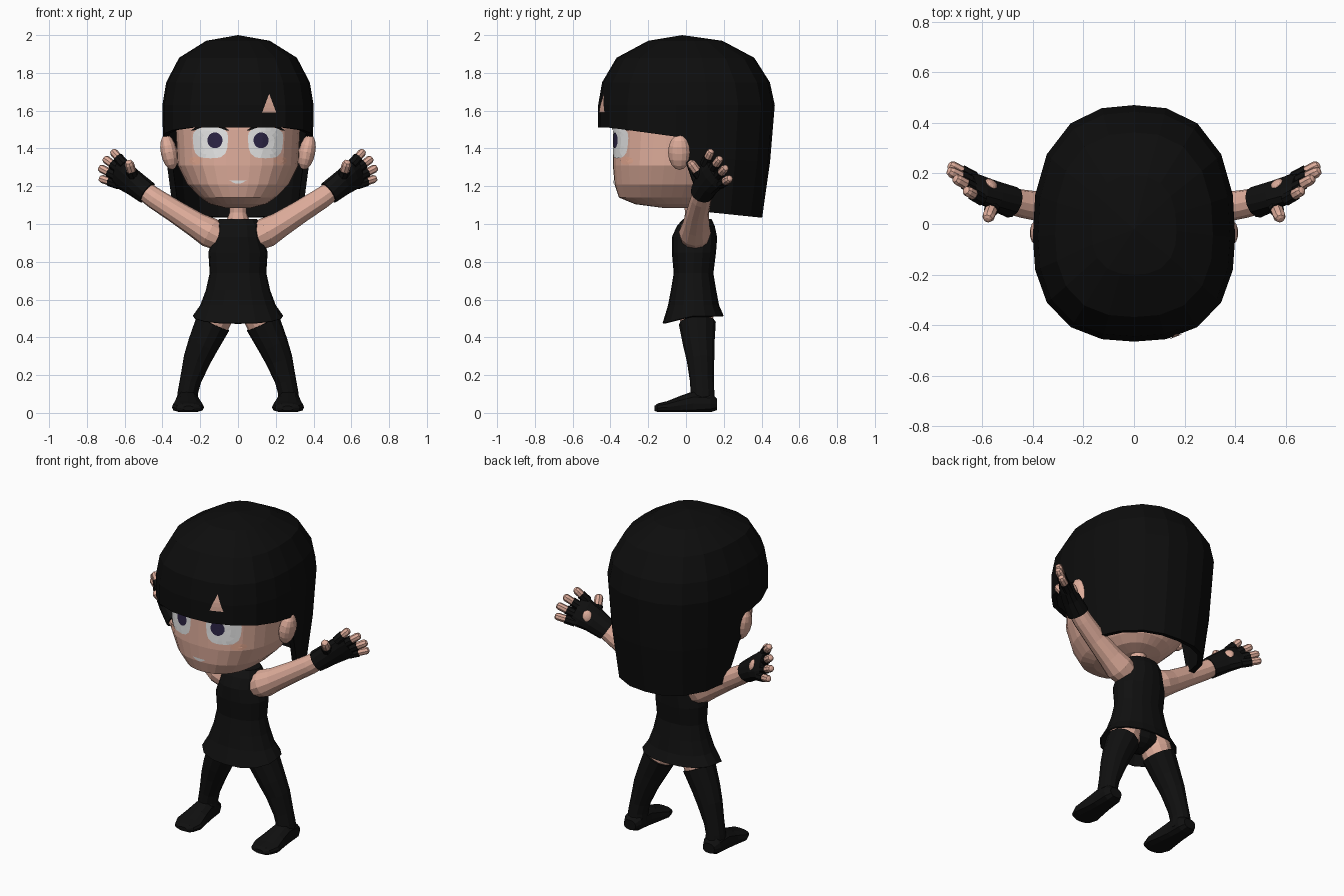
import bpy, bmesh, math
from mathutils import Vector, Matrix
from mathutils.bvhtree import BVHTree

if "Cube" in bpy.data.objects:
    bpy.data.objects.remove(bpy.data.objects["Cube"])

X, Y, Z = Vector((1, 0, 0)), Vector((0, 1, 0)), Vector((0, 0, 1))
parts = []


def material(name, r, g, b):
    m = bpy.data.materials.new(name)
    m.use_nodes = True
    m.diffuse_color = (r, g, b, 1)
    m.node_tree.nodes["Principled BSDF"].inputs["Base Color"].default_value = (r, g, b, 1)
    return m


skin = material("skin", .74, .42, .33)
black = material("black cloth", .005, .005, .005)
hair_black = material("black hair", .004, .004, .004)
white = material("eye white", .8, .8, .8)
iris_col = material("dark iris", .025, .018, .06)
blush_col = material("blush", .82, .42, .3)


def finish(name, bm, mat, thick=0):
    bmesh.ops.recalc_face_normals(bm, faces=bm.faces)
    me = bpy.data.meshes.new(name)
    bm.to_mesh(me)
    bm.free()
    me.materials.append(mat)
    ob = bpy.data.objects.new(name, me)
    bpy.context.collection.objects.link(ob)
    if thick:
        mod = ob.modifiers.new("thickness", "SOLIDIFY")
        mod.thickness, mod.offset = thick, -1
    parts.append(ob)
    return ob


def sup(a, n):
    """Point of a unit superellipse at angle a."""
    c, s = math.cos(a), math.sin(a)
    k = (abs(c) ** n + abs(s) ** n) ** (-1 / n)
    return c * k, s * k


def skin_rings(bm, rings, closed=True):
    for r0, r1 in zip(rings, rings[1:]):
        n = len(r0)
        for i in range(n if closed else n - 1):
            bm.faces.new((r0[i], r0[(i + 1) % n], r1[(i + 1) % n], r1[i]))


def loft(name, sections, mat, seg=12, ref=X, axis=None, power=2, caps=(True, True), side=1,
         thick=0, tweak=None):
    """Skin a row of (centre, half width, half depth) sections."""
    pts = [Vector((p[0] * side, p[1], p[2])) for p, *_ in sections]
    bm = bmesh.new()
    rings = []
    for i, (_, ru, rv) in enumerate(sections):
        t = axis or (pts[min(i + 1, len(pts) - 1)] - pts[max(i - 1, 0)]).normalized()
        u = (ref - t * ref.dot(t)).normalized()
        v = t.cross(u)
        ring = []
        for k in range(seg):
            c, s = sup(2 * math.pi * k / seg, power)
            p = pts[i] + u * c * ru + v * s * rv
            ring.append(bm.verts.new(tweak(p) if tweak else p))
        rings.append(ring)
    skin_rings(bm, rings)
    for use, ring in zip(caps, (rings[0], rings[-1])):
        if use:
            bm.faces.new(ring)
    return finish(name, bm, mat, thick)


def ball(name, pos, radii, mat, rot=Matrix.Identity(4)):
    bm = bmesh.new()
    bmesh.ops.create_uvsphere(bm, u_segments=14, v_segments=8, radius=1)
    bm.transform(Matrix.Translation(pos) @ rot @ Matrix.Diagonal((*radii, 1)))
    return finish(name, bm, mat)


def patch(name, f, target, mat, lift, nu=20, nv=4):
    """Thin painted detail: f(u, v) gives x, z, projected on the target from the front."""
    bm = bmesh.new()
    bm_t = bmesh.new()
    bm_t.from_mesh(target.data)
    tree = BVHTree.FromBMesh(bm_t)
    bm_t.free()
    rings = []
    for j in range(nv + 1):
        row = []
        for i in range(nu + 1):
            x, z = f(i / nu, j / nv)
            hit = tree.ray_cast(Vector((x, -2, z)), Y)[0]
            row.append(bm.verts.new((x, (hit.y if hit else -.38) - lift, z)))
        rings.append(row)
    skin_rings(bm, rings, closed=False)
    bmesh.ops.remove_doubles(bm, verts=bm.verts, dist=1e-5)
    ob = finish(name, bm, mat)
    if ob.data.polygons[0].normal.y > 0:
        ob.data.flip_normals()
    return ob


def disc(cx, cz, rx, rz, n=2, taper=0):
    def f(u, v):
        c, s = sup(2 * math.pi * u, n)
        return cx + c * rx * v * (1 + taper * s), cz + s * rz * v
    return f


# Head: rows of height, half width, front y, back y
head_rows = [(1.085, .07, -.12, .08), (1.105, .15, -.27, .15), (1.14, .2, -.355, .2),
             (1.21, .27, -.378, .25), (1.31, .32, -.387, .29), (1.5, .33, -.385, .33),
             (1.65, .32, -.37, .33), (1.8, .22, -.25, .25)]
head = loft("head", [((0, (f + b) / 2, z), w, (b - f) / 2) for z, w, f, b in head_rows],
            skin, seg=32, axis=Z, power=2.4)
loft("neck", [((0, .045, .98), .09, .07), ((0, .045, 1.02), .06, .055), ((0, .04, 1.06), .045, .045),
              ((0, .03, 1.15), .045, .045)], skin, axis=Z)

# Face details
for s, side in ((1, "left"), (-1, "right")):
    patch(side + "_eye_white", disc(.146 * s, 1.43, .092, .082, 3.5, .08), head, white, .004)
    patch(side + "_iris", disc(.122 * s, 1.443, .04, .042), head, iris_col, .007)
    patch(side + "_lash", lambda u, v: (s * (.045 + .205 * u),
          1.495 + .045 * math.sin(math.pi * u) - .022 * (1 - v) * math.sin(math.pi * u) ** .5),
          head, hair_black, .009, 14, 1)
    patch(side + "_blush", disc(.225 * s, 1.335, .035, .022), head, blush_col, .004, 12, 2)
    ball(side + "_ear", (.365 * s, -.035, 1.38), (.045, .06, .095), skin,
         Matrix.Rotation(.2 * s, 4, "Y"))
patch("mouth", lambda u, v: (-.045 + .09 * u, 1.222 + .01 * (2 * u - 1) ** 2
      + .018 * (v - .5) * math.sin(math.pi * u)), head, white, .004, 8, 1)


# Hair: a dome whose lower edge is a fringe in front and a long sheet behind
def hair_point(a, z, s):
    c, d = sup(a, 2.5)
    return Vector((.4 * c * s, -.05 * min(1, s + .1) + d * s * (.52 if d > 0 else .415), z))


def hair_edge(a):
    y = hair_point(a, 0, 1).y
    if y > .06:
        return 1.07 - .09 * (y - .06)
    return 1.455 + .055 * min(1, max(0, -y / .4))


bm = bmesh.new()
angles = [2 * math.pi * k / 20 for k in range(20)]
rows = []
for z, s in ((1.97, .42), (1.88, .78), (1.75, .95), (1.63, 1)):
    rows.append([bm.verts.new(hair_point(a, z, s)) for a in angles])
for t in (.5, 1):
    ring = []
    for a in angles:
        z = 1.63 + (hair_edge(a) - 1.63) * t
        ring.append(bm.verts.new(hair_point(a, z, 1 - .13 * max(0, (1.5 - z) / .46))))
    rows.append(ring)
skin_rings(bm, rows)
crown = bm.verts.new((0, -.02, 2))
for p, q in zip(rows[0], rows[0][1:] + rows[0][:1]):
    bm.faces.new((crown, p, q))
hair = finish("hair", bm, hair_black, .03)
patch("fringe_gap", lambda u, v: (.165 + (u - .5) * .075 * v, 1.69 - .1 * v), hair, skin, .005, 4, 4)


# Dress with a flared hem that dips in front
def hem_dip(p):
    if p.z < .53 and p.y < .03:
        p.z -= .038 * min(1, (.03 - p.y) / .15)
    return p


dress_rows = [(.513, .038, .24, .162), (.57, .04, .2, .135), (.65, .04, .17, .12), (.74, .04, .15, .105),
              (.85, .042, .157, .117), (.93, .045, .13, .12), (.99, .052, .122, .1), (1.027, .06, .1, .075)]
loft("dress", [((0, y, z), w, d) for z, y, w, d in dress_rows], black, seg=16, axis=Z, power=2.3,
     caps=(False, True), thick=.008, tweak=hem_dip)
ball("briefs", (0, .04, .54), (.13, .1, .07), black)


def flat_sole(p):
    p.z = max(p.z, .004)
    return p


def finger(name, base, tip, r, side):
    b, t = Vector(base), Vector(tip)
    d = (t - b).normalized()
    loft(name, [(b, r, r), (t - d * r * .8, r, r), (t - d * r * .2, r * .75, r * .75), (t, r * .3, r * .3)],
         skin, seg=8, ref=Y, side=side)
    loft(name + "_cuff", [(b - d * .02, r * 1.2, r * 1.2), (b.lerp(t, .4), r * 1.2, r * 1.2)],
         black, seg=8, ref=Y, side=side)


fingers = {"index": ((.615, .105, 1.33), (.667, .135, 1.39)),
           "middle": ((.638, .143, 1.297), (.71, .182, 1.35)),
           "ring": ((.652, .172, 1.257), (.736, .212, 1.3)),
           "little": ((.648, .19, 1.215), (.733, .235, 1.243)),
           "thumb": ((.555, .08, 1.25), (.58, .018, 1.333))}

for s, side in ((1, "left"), (-1, "right")):
    # Arm and fingerless glove
    loft(side + "_arm", [((.09, .045, .925), .075, .07), ((.15, .047, .955), .085, .08),
                         ((.22, .052, .995), .072, .068), ((.33, .062, 1.065), .06, .06),
                         ((.44, .08, 1.135), .056, .056), ((.53, .1, 1.2), .05, .05)],
         skin, ref=Y, side=s)
    across = Vector((.035 * s, .085, -.115))
    loft(side + "_glove", [((.48, .085, 1.165), .063, .063), ((.555, .113, 1.22), .075, .053),
                           ((.61, .138, 1.257), .088, .042), ((.645, .157, 1.278), .078, .026)],
         black, ref=across, side=s)
    n = Vector((-.6 * s, .74, .3)).normalized()
    ball(side + "_glove_opening", Vector((.588 * s, .128, 1.243)) + n * .04, (.028, .034, .014), skin,
         n.to_track_quat("Z", "Y").to_matrix().to_4x4())
    for name, (base, tip) in fingers.items():
        finger(f"{side}_{name}_finger", base, tip, .025 if name == "thumb" else .022, s)

    # Thigh, stocking and foot
    loft(side + "_thigh", [((.09, .05, .58), .085, .085), ((.115, .055, .51), .088, .09),
                           ((.145, .062, .43), .08, .08)], skin, side=s)
    loft(side + "_stocking", [((.132, .06, .475), .094, .098), ((.185, .068, .36), .082, .083),
                              ((.218, .077, .28), .072, .073), ((.252, .084, .17), .056, .063),
                              ((.265, .087, .11), .054, .063), ((.268, .088, .04), .06, .066)],
         black, side=s)
    loft(side + "_foot", [((.27, .165, .045), .04, .03), ((.27, .13, .05), .058, .055),
                          ((.268, .04, .05), .062, .065), ((.266, -.03, .04), .072, .05),
                          ((.265, -.1, .03), .085, .032), ((.262, -.15, .026), .066, .024),
                          ((.262, -.168, .024), .03, .012)],
         black, axis=-Y, side=s, power=2.5, tweak=flat_sole)

# Smooth shading with sharp creases
for ob in bpy.context.view_layer.objects:
    ob.select_set(ob in parts)
bpy.context.view_layer.objects.active = head
bpy.ops.object.shade_smooth_by_angle(angle=math.radians(45))
